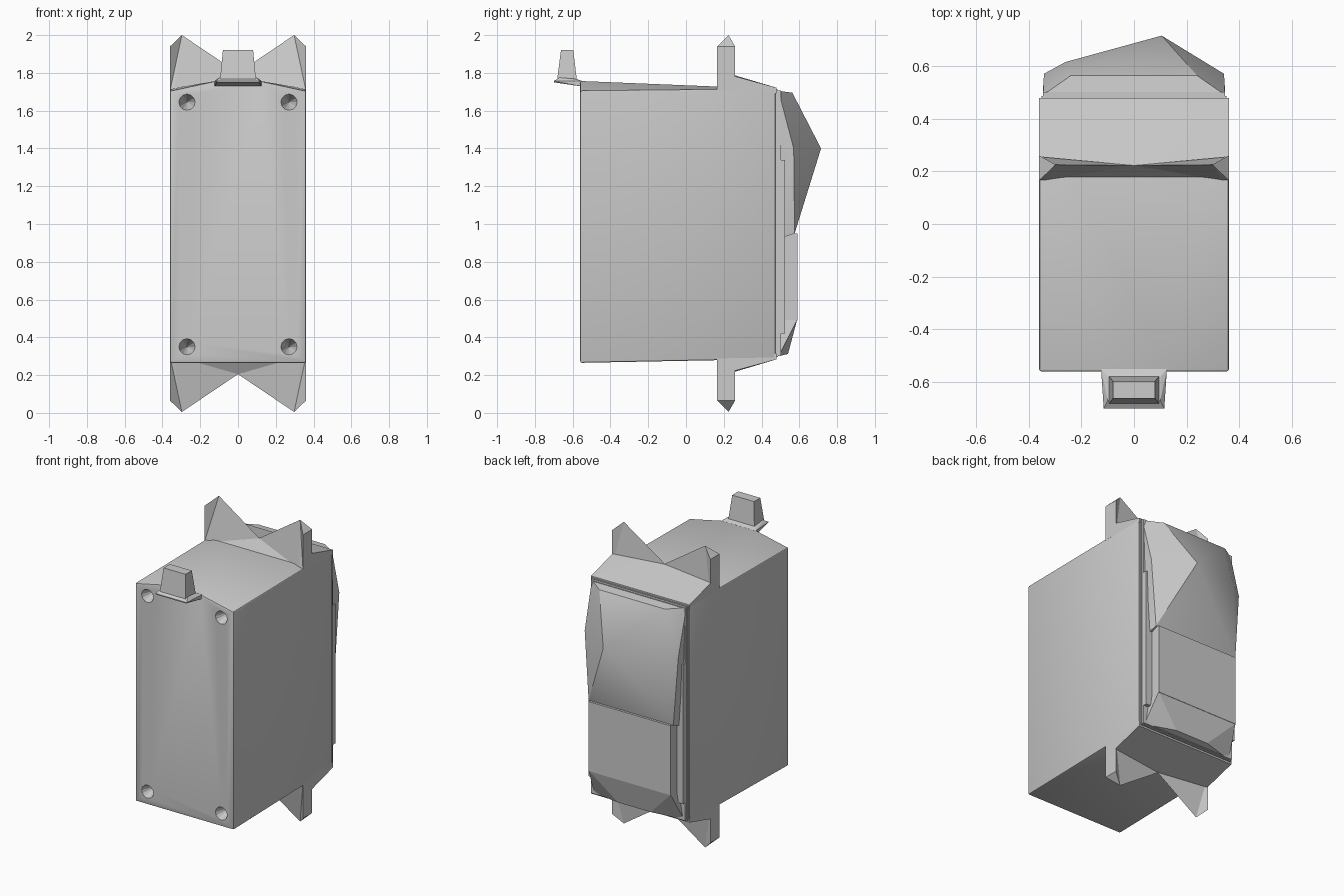
import bpy, bmesh, math
from mathutils import Vector

cube = bpy.data.objects.get("Cube")
if cube:
    bpy.data.objects.remove(cube, do_unlink=True)

grey = bpy.data.materials.new("plain_grey")
grey.use_nodes = True
colour = (0.6, 0.6, 0.6, 1)
grey.diffuse_color = colour
grey.node_tree.nodes["Principled BSDF"].inputs["Base Color"].default_value = colour


def activate(ob):
    bpy.ops.object.select_all(action='DESELECT')
    ob.select_set(True)
    bpy.context.view_layer.objects.active = ob


def finish(name, bm):
    bmesh.ops.recalc_face_normals(bm, faces=bm.faces[:])
    mesh = bpy.data.meshes.new(name)
    bm.to_mesh(mesh)
    bm.free()
    mesh.materials.append(grey)
    ob = bpy.data.objects.new(name, mesh)
    bpy.context.collection.objects.link(ob)
    return ob


def both(x, y, z):
    """A point and its mirror across the centre plane."""
    return [(x, y, z), (-x, y, z)]


def hull(name, points):
    """Convex solid around the points."""
    bm = bmesh.new()
    for p in points:
        bm.verts.new(p)
    res = bmesh.ops.convex_hull(bm, input=bm.verts[:])
    junk = set(res["geom_interior"]) | set(res["geom_unused"])
    bmesh.ops.delete(bm, geom=[g for g in junk if isinstance(g, bmesh.types.BMVert)],
                     context='VERTS')
    bmesh.ops.dissolve_limit(bm, angle_limit=math.radians(0.5),
                             verts=bm.verts[:], edges=bm.edges[:])
    return finish(name, bm)


def smooth(ob, angle=25):
    activate(ob)
    bpy.ops.object.shade_smooth_by_angle(angle=math.radians(angle))


# Main case, with a top that rises towards the front tab
case = hull("case", both(.36, -.56, .265) + both(.36, .475, .285)
            + both(.36, -.56, 1.705) + both(.36, .475, 1.715)
            + both(.12, -.56, 1.757) + both(.25, .165, 1.722))
bevel = case.modifiers.new("edge", 'BEVEL')
bevel.width = .009
bevel.segments = 2
bevel.limit_method = 'ANGLE'
bevel.angle_limit = math.radians(40)
activate(case)
bpy.ops.object.modifier_apply(modifier="edge")

# Conical screw holes in the front face
for x in (-.27, .27):
    for z in (.35, 1.645):
        bpy.ops.mesh.primitive_cone_add(vertices=12, radius1=.045, radius2=0, depth=.12,
                                        location=(x, -.505, z),
                                        rotation=(-math.pi / 2, 0, 0))
        cutter = bpy.context.object
        cutter.name = "hole_cutter"
        cutter.hide_render = True
        cutter.data.materials.append(grey)
        mod = case.modifiers.new("hole", 'BOOLEAN')
        mod.operation = 'DIFFERENCE'
        mod.solver = 'EXACT'
        mod.object = cutter
        activate(case)
        bpy.ops.object.modifier_apply(modifier="hole")
        bpy.data.objects.remove(cutter, do_unlink=True)
smooth(case)


def flange(name, flip):
    """Notched mounting ear across the case, flipped for the underside."""
    bm = bmesh.new()

    def v(x, y, z):
        return bm.verts.new((x, y, 2.005 - z if flip else z))

    mid, front, back = v(0, .222, 1.8), v(0, .165, 1.705), v(0, .26, 1.705)
    for s in (-1, 1):
        f_in, f_out = v(s * .335, .165, 1.705), v(s * .36, .165, 1.705)
        f_top, b_top = v(s * .36, .165, 1.94), v(s * .36, .26, 1.94)
        b_out, tip = v(s * .36, .26, 1.705), v(s * .297, .225, 2.0)
        for face in ((front, f_in, mid), (f_in, tip, mid), (f_in, f_out, tip),
                     (f_out, f_top, tip), (f_top, b_top, tip),
                     (f_out, b_out, b_top, f_top), (b_out, tip, b_top),
                     (b_out, mid, tip), (back, mid, b_out),
                     (front, back, b_out, f_out, f_in)):
            bm.faces.new(face)
    return finish(name, bm)


def ramp(name, flip):
    """Slope from the ear down to the rear edge."""
    pts = (both(.36, .255, 1.783) + [(0, .222, 1.798)] + both(.36, .478, 1.722)
           + both(.36, .478, 1.69) + both(.36, .255, 1.69))
    smooth(hull(name, [(x, y, 2.005 - z if flip else z) for x, y, z in pts]))


for side, flip in (("top", False), ("bottom", True)):
    flange(side + "_mounting_ear", flip)
    ramp(side + "_rear_ramp", flip)

# Front tab and tapered shaft stub
hull("front_tab", both(.125, -.55, 1.757) + both(.125, -.55, 1.728)
     + both(.115, -.70, 1.757) + both(.11, -.70, 1.75) + both(.1, -.67, 1.775)
     + both(.1, -.58, 1.768))
hull("shaft_stub", [(x, y, z) for w, y0, y1, z in ((.095, -.682, -.578, 1.765),
                                                  (.08, -.662, -.597, 1.92))
                    for x in (-w, w) for y in (y0, y1)])


def box(name, w, y0, y1, z0, z1):
    return hull(name, [(x, y, z) for x in (-w, w) for y in (y0, y1) for z in (z0, z1)])


# Rear cover plates, the inner one slightly recessed
box("rear_seam", .352, .47, .486, .295, 1.712)
box("rear_plate", .345, .48, .502, .30, 1.708)
box("rear_rim", .345, .495, .525, .42, 1.34)

# Faceted rear bulge
bulge = hull("rear_bulge", both(.345, .49, 1.705) + both(.24, .563, 1.695)
             + both(.342, .57, 1.40) + [(.105, .715, 1.40), (-.26, .615, 1.43)]
             + both(.31, .575, .95) + both(.32, .49, .92))
smooth(bulge)

# Lower rear block and the wedge below it
box("rear_block", .30, .49, .59, .49, .95)
hull("rear_wedge", both(.30, .588, .492) + both(.30, .49, .492)
     + both(.33, .49, .30) + both(.12, .54, .312))
